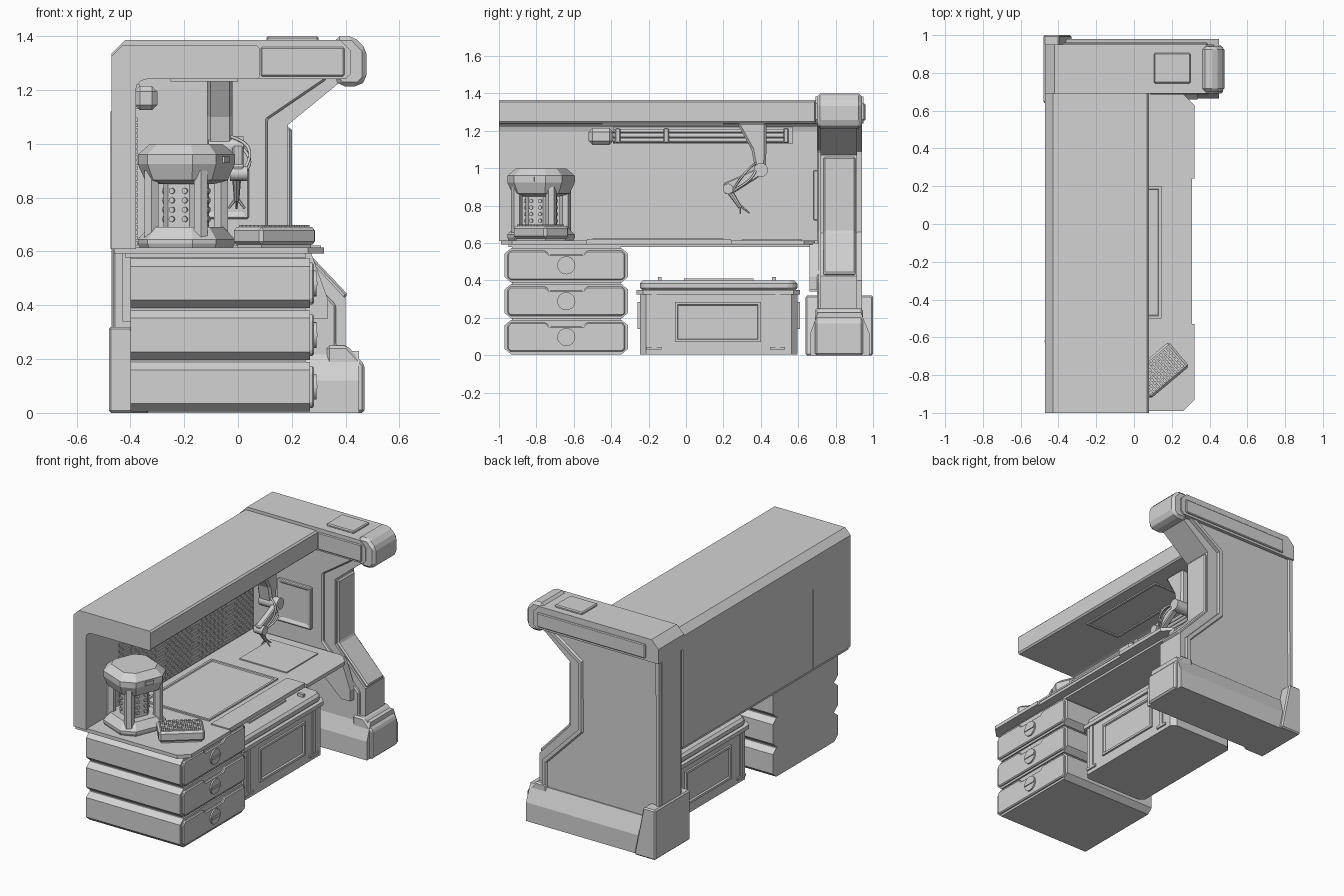
import bpy, bmesh, math
from mathutils import Vector, Matrix

if "Cube" in bpy.data.objects:
    bpy.data.objects.remove(bpy.data.objects["Cube"])

grey = bpy.data.materials.new("plain_grey")
grey.use_nodes = True
grey.diffuse_color = (0.65, 0.65, 0.65, 1)
grey.node_tree.nodes["Principled BSDF"].inputs["Base Color"].default_value = (0.65, 0.65, 0.65, 1)


def finish(name, bm, bevel=0, smooth=False):
    bmesh.ops.recalc_face_normals(bm, faces=bm.faces)
    if smooth:
        for f in bm.faces:
            f.smooth = len(f.verts) == 4
        for e in bm.edges:
            e.smooth = e.calc_face_angle(0) < 0.7
    mesh = bpy.data.meshes.new(name)
    bm.to_mesh(mesh)
    bm.free()
    mesh.materials.append(grey)
    ob = bpy.data.objects.new(name, mesh)
    bpy.context.collection.objects.link(ob)
    if bevel:
        mod = ob.modifiers.new("bevel", "BEVEL")
        mod.width, mod.segments, mod.limit_method = bevel, 1, "ANGLE"
    return ob


def add_box(bm, lo, hi):
    lo, hi = Vector(lo), Vector(hi)
    mat = Matrix.Translation((lo + hi) / 2) @ Matrix.Diagonal((hi - lo).to_4d())
    bmesh.ops.create_cube(bm, size=1, matrix=mat)


def box(name, lo, hi, bevel=0, sunk=None, rim=0.02, depth=0.01):
    """Box; the face looking along 'sunk' may get a recessed centre."""
    bm = bmesh.new()
    add_box(bm, lo, hi)
    if sunk:
        bm.normal_update()
        face = max(bm.faces, key=lambda f: f.normal.dot(Vector(sunk)))
        bmesh.ops.inset_region(bm, faces=[face], thickness=rim)
        bmesh.ops.inset_region(bm, faces=[face], thickness=depth * 0.6, depth=-depth)
    return finish(name, bm, bevel)


def prism(name, pts, axis, a, b, bevel=0, sunk=0):
    """Extrude a 2D outline along y (x,z points), x (y,z points) or z (x,y points)."""
    place = {"x": lambda p, t: (t, p[0], p[1]), "y": lambda p, t: (p[0], t, p[1]),
             "z": lambda p, t: (p[0], p[1], t)}[axis]
    bm = bmesh.new()
    ends = [[bm.verts.new(place(p, t)) for p in pts] for t in (a, b)]
    bm.faces.new(ends[0])
    cap = bm.faces.new(ends[1])
    for i in range(len(pts)):
        j = (i + 1) % len(pts)
        bm.faces.new((ends[0][i], ends[0][j], ends[1][j], ends[1][i]))
    bmesh.ops.recalc_face_normals(bm, faces=bm.faces)
    if sunk:
        bmesh.ops.inset_region(bm, faces=[cap], thickness=0.025)
        bmesh.ops.inset_region(bm, faces=[cap], thickness=0.008, depth=-sunk)
    return finish(name, bm, bevel)


def rod(name, p, q, r, r2=None, sides=16):
    p, q = Vector(p), Vector(q)
    bm = bmesh.new()
    mat = Matrix.Translation((p + q) / 2) @ (q - p).to_track_quat("Z", "Y").to_matrix().to_4x4()
    bmesh.ops.create_cone(bm, cap_ends=True, segments=sides, radius1=r, radius2=r if r2 is None else r2,
                          depth=(q - p).length, matrix=mat)
    return finish(name, bm, smooth=sides > 8)


def lathe(name, profile, centre, angles):
    """Faceted solid from (radius, height) rings with vertices at the given angles."""
    bm = bmesh.new()
    rings = [[bm.verts.new((centre[0] + r * math.cos(t), centre[1] + r * math.sin(t), z)) for t in angles]
             for r, z in profile]
    for lower, upper in zip(rings, rings[1:]):
        for i in range(len(angles)):
            j = (i + 1) % len(angles)
            bm.faces.new((lower[i], lower[j], upper[j], upper[i]))
    bm.faces.new(rings[0])
    bm.faces.new(rings[-1])
    return finish(name, bm)


# Back wall and overhead canopy with a rounded inner corner
inner = [(-0.34 + 0.04 * math.cos(t), 1.20 + 0.04 * math.sin(t)) for t in (math.pi, 2.6, 2.1, math.pi / 2)]
prism("back_wall_canopy", [(-0.47, 0.61), (-0.38, 0.61)] + inner +
      [(0.07, 1.24), (0.08, 1.25), (0.08, 1.355), (0.07, 1.365), (-0.43, 1.365), (-0.47, 1.325)], "y", -1, 0.70)
box("canopy_light", (-0.25, -0.45, 1.232), (0.0, 0.2, 1.242), sunk=(0, 0, -1), depth=0.006)
box("back_seam", (-0.473, -0.625, 0.61), (-0.469, -0.618, 1.12))

# Brick-pattern perforated board on the wall
bm = bmesh.new()
for row in range(24):
    for col in range(34):
        y = -0.67 + 0.04 * col + 0.015 * (row % 2)
        z = 0.622 + 0.02 * row
        add_box(bm, (-0.385, y, z), (-0.374, min(y + 0.036, 0.69), z + 0.016))
finish("pegboard", bm)

# Tool rail under the canopy
box("rail_motor", (-0.385, -0.52, 1.125), (-0.30, -0.39, 1.215), 0.02)
box("rail_back", (-0.385, -0.39, 1.13), (-0.365, 0.57, 1.22))
for z in (1.15, 1.175, 1.20):
    rod("rail_tube", (-0.335, -0.39, z), (-0.335, 0.55, z), 0.011, sides=10)
for y in (-0.38, -0.12, 0.52):
    box("rail_bracket", (-0.37, y, 1.135), (-0.315, y + 0.03, 1.215), 0.006)

# Worktop and its raised panels
prism("worktop", [(-0.46, -0.99), (0.26, -0.99), (0.32, -0.93), (0.32, -0.53), (0.305, -0.53), (0.305, 0.24),
                  (0.32, 0.24), (0.32, 0.63), (0.26, 0.69), (-0.46, 0.69)], "z", 0.592, 0.615)
box("worktop_mat", (-0.33, -0.5, 0.61), (0.145, 0.2, 0.624), sunk=(0, 0, 1), depth=0.007)
box("worktop_plate", (-0.2, 0.3, 0.61), (0.135, 0.62, 0.622))
box("worktop_edge_strip", (0.18, -0.53, 0.61), (0.308, 0.24, 0.622))
box("worktop_rail", (-0.42, -0.95, 0.578), (0.25, 0.66, 0.594))

# Drawer stack
box("drawer_core", (-0.40, -0.93, 0.03), (0.25, -0.35, 0.58))
for k in range(3):
    z = 0.005 + 0.192 * k
    prism("drawer", [(-0.935, z), (-0.345, z), (-0.31, z + 0.03), (-0.31, z + 0.155), (-0.345, z + 0.184),
                     (-0.935, z + 0.184), (-0.97, z + 0.155), (-0.97, z + 0.03)], "x", -0.40, 0.268)
    prism("drawer_front", [(-0.94, z + 0.014), (-0.34, z + 0.014), (-0.325, z + 0.03), (-0.325, z + 0.15),
                           (-0.34, z + 0.17), (-0.53, z + 0.17), (-0.55, z + 0.15), (-0.73, z + 0.15),
                           (-0.75, z + 0.17), (-0.94, z + 0.17), (-0.955, z + 0.15), (-0.955, z + 0.03)],
          "x", 0.26, 0.282, 0.006)
    rod("drawer_knob", (0.27, -0.64, z + 0.092), (0.291, -0.64, z + 0.092), 0.048, sides=24)
    box("knob_grip", (0.28, -0.685, z + 0.085), (0.296, -0.595, z + 0.099))


# Storage trunk under the worktop
def chamfered(x0, x1, y0, y1, c):
    return [(x0 + c, y0), (x1 - c, y0), (x1, y0 + c), (x1, y1 - c),
            (x1 - c, y1), (x0 + c, y1), (x0, y1 - c), (x0, y0 + c)]


prism("trunk_body", chamfered(-0.27, 0.19, -0.245, 0.595, 0.03), "z", 0.005, 0.33)
prism("trunk_rim", chamfered(-0.285, 0.205, -0.265, 0.61, 0.035), "z", 0.325, 0.35)
prism("trunk_lid", chamfered(-0.27, 0.19, -0.245, 0.595, 0.035), "z", 0.345, 0.40, 0.015)
box("lid_plate", (-0.18, -0.01, 0.395), (0.09, 0.36, 0.41))
for x, s in ((-0.27, -1), (0.19, 1)):
    box("trunk_long_panel", (x - 0.012, -0.06, 0.07), (x + 0.012, 0.40, 0.285), sunk=(s, 0, 0))
    for y in (-0.17, 0.49):
        box("trunk_strap", (x - 0.008, y - 0.012, 0.03), (x + 0.008, y + 0.012, 0.33))
        box("trunk_foot", (x - 0.01, y - 0.04, 0.03), (x + 0.01, y + 0.04, 0.045))
for y, s in ((-0.245, -1), (0.595, 1)):
    box("trunk_side_panel", (-0.2, y - 0.015, 0.14), (0.12, y + 0.015, 0.285), sunk=(0, s, 0), depth=0.008)
for y in (-0.14, 0.47):
    box("trunk_hinge", (0.1, y - 0.01, 0.395), (0.14, y + 0.01, 0.418))

# End wall: thick centre spine between two thinner side slabs
spine = [(-0.47, 0.0), (0.46, 0.0), (0.46, 0.19), (0.40, 0.25), (0.40, 0.425), (0.185, 0.655), (0.185, 1.07),
         (0.38, 1.23), (0.38, 1.38), (-0.42, 1.38), (-0.47, 1.33)]
side = [(-0.465, 0.0), (0.45, 0.0), (0.45, 0.17), (0.365, 0.25), (0.365, 0.40), (0.11, 0.66), (0.11, 1.09),
        (0.33, 1.24), (0.33, 1.36), (-0.42, 1.36), (-0.465, 1.32)]
prism("end_wall_spine", spine, "y", 0.72, 0.915)
prism("end_wall_inner_side", side, "y", 0.80, 0.70, 0.008)
prism("end_wall_outer_side", side, "y", 0.80, 0.94, sunk=0.012)
prism("spine_bent_panel", [(0.17, 1.06), (0.2, 1.06), (0.2, 0.66), (0.408, 0.44), (0.39, 0.42), (0.17, 0.64)],
      "y", 0.735, 0.905, 0.008)
prism("desk_gusset", [(0.0, 0.6), (0.27, 0.6), (0.335, 0.42), (0.335, 0.35), (0.27, 0.35)], "y", 0.66, 0.71)
box("wall_screen", (-0.2, 0.68, 0.72), (0.04, 0.705, 0.99), 0.006, sunk=(0, -1, 0), rim=0.025)
box("wall_column", (-0.43, 0.66, 0.34), (-0.39, 0.72, 0.61))

# Top beam and its chamfered end cap
prism("top_beam", [(-0.47, 1.24), (0.40, 1.24), (0.42, 1.26), (0.42, 1.345), (0.38, 1.385), (-0.42, 1.385),
                   (-0.47, 1.335)], "y", 0.692, 0.95)
box("beam_inner_panel", (0.085, 0.685, 1.25), (0.395, 0.70, 1.36), 0.005)
box("beam_outer_panel", (-0.38, 0.94, 1.255), (0.39, 0.96, 1.345), 0.005)
prism("beam_end_cap", [(0.38, 1.213), (0.45, 1.213), (0.478, 1.24), (0.478, 1.35), (0.43, 1.40), (0.36, 1.40),
                       (0.36, 1.24)], "y", 0.70, 0.94, 0.018)
box("beam_top_plate", (0.105, 0.745, 1.38), (0.30, 0.905, 1.40), 0.006)

# Base plinth with sloped shoulders, a blunt toe and a tapered rear corner
prism("plinth", [(0.665, 0.0), (0.98, 0.0), (0.98, 0.12), (0.935, 0.23), (0.705, 0.23), (0.665, 0.12)],
      "x", -0.40, 0.45)
prism("plinth_toe", [(0.33, 0.0), (0.47, 0.0), (0.47, 0.18), (0.405, 0.25), (0.33, 0.25)],
      "y", 0.69, 0.945, 0.01)
prism("plinth_corner", [(-0.48, 0.0), (-0.33, 0.0), (-0.395, 0.32), (-0.48, 0.32)], "y", 0.64, 1.0, 0.008)

# Lantern: chamfered square frame with four corner posts
centre = (-0.192, -0.775)
corners = [math.radians(22.5 + 90 * i) for i in range(4)]
ring = [c + s * math.radians(15) for c in corners for s in (-1, 1)]
lathe("lantern_base", [(0.175, 0.615), (0.182, 0.63), (0.182, 0.645), (0.14, 0.69)], centre, ring)
lathe("lantern_cap", [(0.10, 0.85), (0.155, 0.865), (0.182, 0.925), (0.182, 0.96), (0.135, 1.0)], centre, ring)
lathe("lantern_core", [(0.085, 0.67), (0.085, 0.87)], centre, ring)
for c in corners:
    x, y = centre[0] + 0.14 * math.cos(c), centre[1] + 0.14 * math.sin(c)
    rod("lantern_post", (x, y, 0.64), (x, y, 0.9), 0.03, sides=6)
    t = c + math.pi / 4
    out, along = Vector((math.cos(t), math.sin(t), 0)), Vector((-math.sin(t), math.cos(t), 0))
    for z in (0.72, 0.755, 0.79, 0.825):
        for s in (-0.026, 0.026):
            q = Vector((*centre, z)) + out * 0.07 + along * s
            rod("core_stud", q, q + out * 0.012, 0.011, sides=8)
latch = box("lantern_latch", (0.12, -0.028, 0.928), (0.165, 0.028, 0.952))
latch.matrix_world = Matrix.Translation((*centre, 0)) @ Matrix.Rotation(math.radians(-22.5), 4, "Z")

# Control pad with keys, set at an angle
pad_place = Matrix.Translation((0.135, -0.775, 0)) @ Matrix.Rotation(math.radians(40), 4, "Z")
pad = box("control_pad", (-0.135, -0.085, 0.625), (0.135, 0.085, 0.69), 0.012)
foot = box("control_pad_foot", (-0.12, -0.07, 0.61), (0.12, 0.07, 0.63))
bm = bmesh.new()
for i in range(10):
    for j in range(6):
        add_box(bm, (-0.118 + i * 0.024, -0.068 + j * 0.023, 0.685), (-0.102 + i * 0.024, -0.050 + j * 0.023, 0.699))
for ob in (pad, foot, finish("control_keys", bm)):
    ob.matrix_world = pad_place

# Hanging jointed arm with claw and hoses
prism("upper_arm", [(0.27, 1.245), (0.43, 1.245), (0.43, 1.10), (0.425, 0.98), (0.375, 0.97), (0.35, 1.10)],
      "x", -0.115, -0.02, 0.012)
rod("elbow", (-0.11, 0.40, 0.99), (0.02, 0.40, 0.99), 0.038)
prism("forearm", [(0.40, 1.01), (0.40, 0.96), (0.26, 0.87), (0.21, 0.86), (0.20, 0.92), (0.27, 0.95)],
      "x", -0.02, 0.02, 0.006)
rod("wrist", (-0.03, 0.225, 0.89), (0.035, 0.225, 0.89), 0.028)
rod("claw_arm", (-0.005, 0.225, 0.89), (-0.005, 0.29, 0.79), 0.018, 0.01, 8)
for dx, dy in ((-0.03, -0.01), (0.03, -0.01), (0, 0.04)):
    rod("claw_finger", (-0.005, 0.29, 0.80), (-0.005 + dx, 0.30 + dy, 0.76), 0.007, 0.004, 6)
for k in range(2):
    curve = bpy.data.curves.new("hose", "CURVE")
    curve.dimensions, curve.bevel_depth, curve.bevel_resolution = "3D", 0.006, 1
    path = curve.splines.new("BEZIER")
    path.bezier_points.add(2)
    for pt, co in zip(path.bezier_points, ((-0.05, 0.39, 1.04), (0.04, 0.32 + k * 0.03, 0.98 - k * 0.03), (0.01, 0.24, 0.87))):
        pt.co, pt.handle_left_type, pt.handle_right_type = co, "AUTO", "AUTO"
    curve.materials.append(grey)
    bpy.context.collection.objects.link(bpy.data.objects.new("hose", curve))
